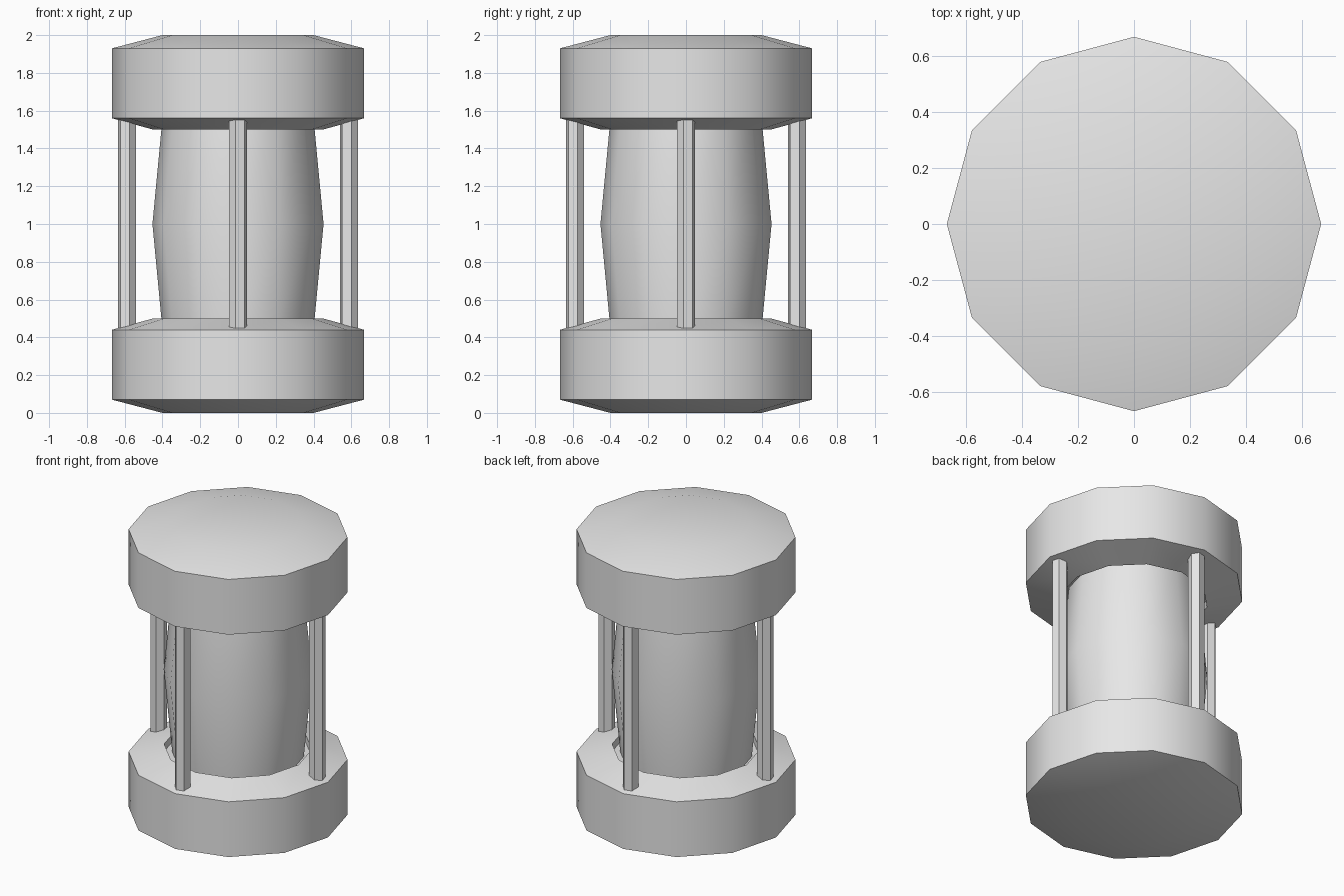
import bpy, bmesh
from math import cos, sin, pi, radians

cube = bpy.data.objects.get("Cube")
if cube:
    bpy.data.objects.remove(cube, do_unlink=True)

SIDES = 12

grey = bpy.data.materials.new("plain_grey")
grey.use_nodes = True
colour = (0.8, 0.8, 0.8, 1)
grey.diffuse_color = colour
grey.node_tree.nodes["Principled BSDF"].inputs["Base Color"].default_value = colour


def turned(name, profile, sides, centre=(0, 0), turn=0.0, smooth=40):
    """Closed solid turned from a (radius, height) profile."""
    bm = bmesh.new()
    rings = []
    for r, z in profile:
        rings.append([bm.verts.new((centre[0] + r * cos(turn + 2 * pi * i / sides),
                                    centre[1] + r * sin(turn + 2 * pi * i / sides), z))
                      for i in range(sides)])
    for a, b in zip(rings, rings[1:]):
        for i in range(sides):
            j = (i + 1) % sides
            bm.faces.new((a[i], a[j], b[j], b[i]))
    bm.faces.new(rings[0])
    bm.faces.new(rings[-1])
    bmesh.ops.recalc_face_normals(bm, faces=bm.faces)
    mesh = bpy.data.meshes.new(name)
    bm.to_mesh(mesh)
    bm.free()
    mesh.materials.append(grey)
    obj = bpy.data.objects.new(name, mesh)
    bpy.context.collection.objects.link(obj)
    if smooth:
        bpy.ops.object.select_all(action='DESELECT')
        obj.select_set(True)
        bpy.context.view_layer.objects.active = obj
        bpy.ops.object.shade_smooth_by_angle(angle=radians(smooth))
    return obj


# End caps, with a shallow seat where the barrel enters
cap = [(0.40, 0), (0.667, 0.07), (0.667, 0.44), (0.45, 0.50), (0.45, 0.45)]
turned("bottom_cap", cap, SIDES)
turned("top_cap", [(r, 2 - z) for r, z in cap], SIDES)

# Barrel between the caps, widest at the middle
turned("barrel", [(0.40, 0.44), (0.453, 1.0), (0.40, 1.56)], SIDES)

# Four six-sided posts
for k, side in enumerate(("right", "front", "left", "back")):
    angle = pi + k * pi / 2
    turned(side + "_post", [(0.05, 0.44), (0.05, 1.56)], 6,
           (0.587 * cos(angle), 0.587 * sin(angle)), angle + radians(45), 0)
